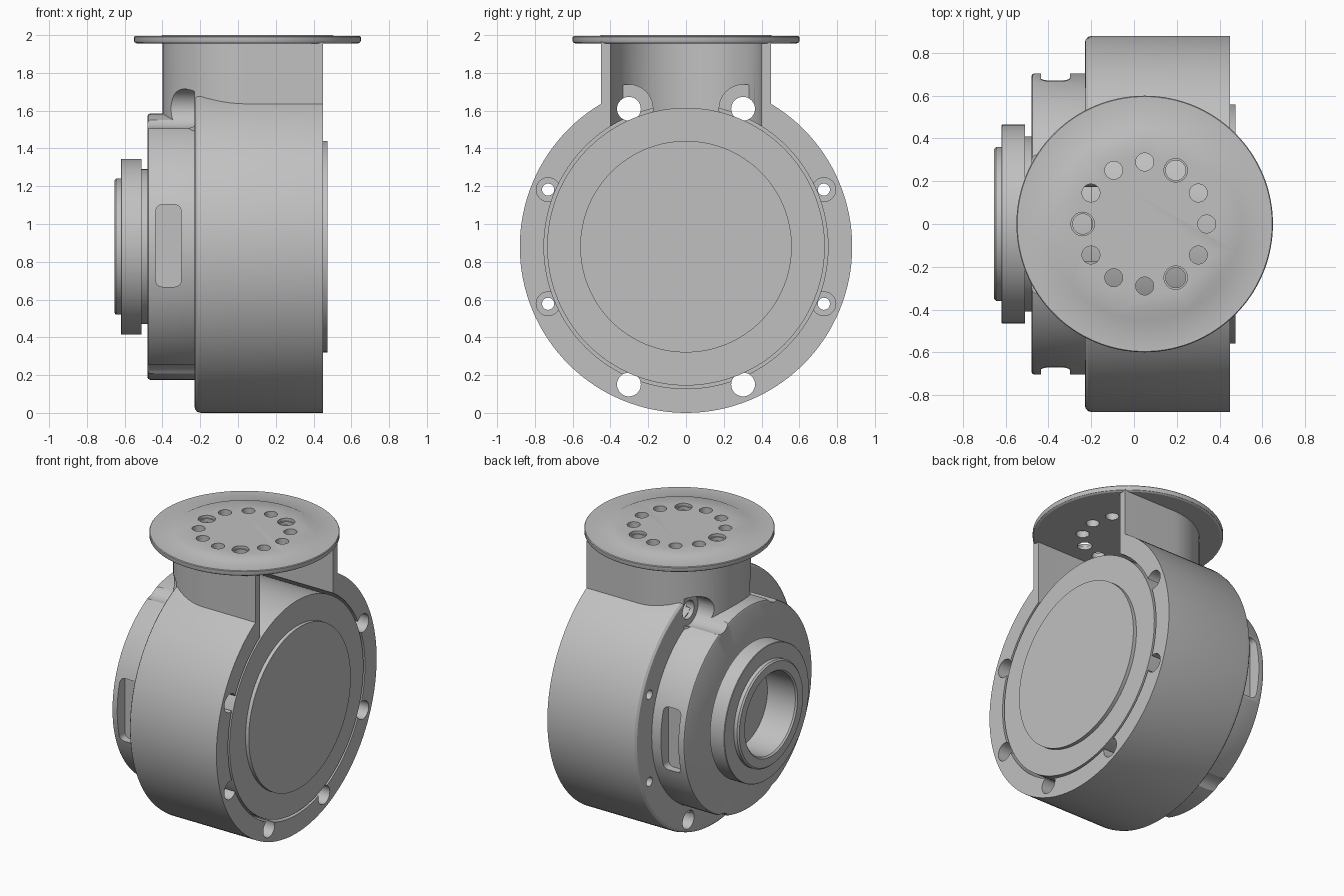
import bpy, bmesh
from math import sin, cos, pi, radians
from mathutils import Matrix

cube = bpy.data.objects.get("Cube")
if cube:
    bpy.data.objects.remove(cube, do_unlink=True)

AXIS_Z = 0.88      # height of the drum axis
NECK_X = 0.05      # centre of the neck and top plate
SEGS = 128

grey = bpy.data.materials.new("machined_grey")
grey.use_nodes = True
grey.diffuse_color = (0.53, 0.53, 0.53, 1)
grey.node_tree.nodes["Principled BSDF"].inputs["Base Color"].default_value = (0.53, 0.53, 0.53, 1)

ALONG_X = Matrix.Translation((0, 0, AXIS_Z)) @ Matrix.Rotation(pi / 2, 4, 'Y')


def finish(name, bm, matrix=None):
    if matrix:
        bm.transform(matrix)
    bmesh.ops.recalc_face_normals(bm, faces=bm.faces)
    mesh = bpy.data.meshes.new(name)
    bm.to_mesh(mesh)
    bm.free()
    mesh.materials.append(grey)
    obj = bpy.data.objects.new(name, mesh)
    bpy.context.collection.objects.link(obj)
    return obj


def lathe(name, profile, matrix, closed=False, segs=SEGS):
    """Turn (height, radius) points; ends are capped unless the profile is a loop."""
    bm = bmesh.new()
    rings = [[bm.verts.new((r * cos(2 * pi * i / segs), r * sin(2 * pi * i / segs), h))
              for i in range(segs)] for h, r in profile]
    pairs = list(zip(rings, rings[1:]))
    if closed:
        pairs.append((rings[-1], rings[0]))
    else:
        bm.faces.new(rings[0])
        bm.faces.new(rings[-1])
    for a, b in pairs:
        for i in range(segs):
            j = (i + 1) % segs
            bm.faces.new((a[i], a[j], b[j], b[i]))
    return finish(name, bm, matrix)


def rod(name, x0, x1, radius, y=0, z=0, segs=32):
    """Cylinder along x, placed relative to the drum axis."""
    return lathe(name, [(x0, radius), (x1, radius)],
                 Matrix.Translation((0, y, z)) @ ALONG_X, segs=segs)


def u_block(name, radius, x_end, z0, z1):
    """Block with a half-round side toward -x and a flat end at x_end."""
    bm = bmesh.new()
    pts = [(NECK_X + radius * cos(a), radius * sin(a))
           for a in (pi / 2 + pi * i / 48 for i in range(49))]
    pts += [(x_end, -radius), (x_end, radius)]
    face = bm.faces.new([bm.verts.new((x, y, z0)) for x, y in pts])
    top = bmesh.ops.extrude_face_region(bm, geom=[face])["geom"]
    bmesh.ops.translate(bm, vec=(0, 0, z1 - z0),
                        verts=[g for g in top if isinstance(g, bmesh.types.BMVert)])
    return finish(name, bm)


def boolean(target, tools, operation='DIFFERENCE', keep=False):
    bpy.context.view_layer.objects.active = target
    for tool in tools:
        mod = target.modifiers.new("cut", 'BOOLEAN')
        mod.operation, mod.solver, mod.object = operation, 'EXACT', tool
        bpy.ops.object.modifier_apply(modifier=mod.name)
    if not keep:
        for tool in tools:
            bpy.data.objects.remove(tool, do_unlink=True)


# Bolt circle: eight positions, the upper and lower four are the large ones
bolts = [(0.79 * cos(a), 0.79 * sin(a)) for a in (radians(22.5 + 45 * k) for k in range(8))]
large = [b for b in bolts if abs(b[1]) > 0.5]
small = [b for b in bolts if abs(b[1]) < 0.5]

# Outer housing with rounded rear edge, joined to the neck
housing = lathe("housing", [(-0.23, 0.845), (-0.227, 0.862), (-0.215, 0.875),
                            (-0.195, 0.88), (0.45, 0.88)], ALONG_X)
boolean(housing, [u_block("neck", 0.45, 0.45, 1.2, 1.965)], 'UNION')

# Neck hollow, leaving bosses round the upper bolts
hollow = u_block("neck_hollow", 0.40, 0.6, 1.2, 2.1)
boolean(hollow, [rod("boss", -0.6, -0.17, 0.13, y, z) for y, z in large if z > 0])
boolean(housing, [hollow, rod("drum_cavity", -0.2, 0.6, 0.752, segs=SEGS)])

# Bolt holes and pockets
boolean(housing, [rod("bolt_hole", -0.7, 0.7, 0.063, y, z) for y, z in large]
        + [rod("bolt_hole", -0.7, 0.7, 0.032, y, z) for y, z in small]
        + [rod("bolt_pocket", -0.1, 0.7, 0.063, y, z) for y, z in small])

# Rear step
step = lathe("rear_step", [(-0.48, 0.69), (-0.475, 0.70), (-0.465, 0.705), (-0.19, 0.705)], ALONG_X)
clearances = [rod("clearance", -0.7, -0.23, 0.105, y, z) for y, z in large]
boolean(housing, clearances, keep=True)
boolean(step, clearances + [rod("bore", -0.7, -0.43, 0.28, segs=SEGS)])

# Rounded slots on both sides of the step
for side in (-1, 1):
    bm = bmesh.new()
    bmesh.ops.create_cube(bm, size=1, matrix=Matrix.Translation((-0.368, side * 0.72, 0.885))
                          @ Matrix.Diagonal((0.135, 0.2, 0.435, 1)))
    edges = [e for e in bm.edges if abs(e.verts[0].co.y - e.verts[1].co.y) > 0.1]
    bmesh.ops.bevel(bm, geom=edges, offset=0.035, segments=5, profile=0.5, affect='EDGES')
    boolean(step, [finish("slot", bm)])

# Drum and its raised end cover
drum = lathe("drum", [(-0.2, 0.735), (0.45, 0.735), (0.45, 0.56),
                      (0.475, 0.56)], ALONG_X)

# Stepped hollow collar
collar = lathe("collar", [(-0.45, 0.41), (-0.51, 0.41), (-0.51, 0.465), (-0.617, 0.465),
                          (-0.62, 0.462), (-0.62, 0.36), (-0.645, 0.36), (-0.655, 0.35),
                          (-0.655, 0.29), (-0.645, 0.28), (-0.45, 0.28)], ALONG_X, closed=True)

# Top plate with a ring of holes, every third pair spaced by a large one
plate = lathe("top_plate", [(1.955, 0.585), (1.962, 0.597), (1.968, 0.60), (1.99, 0.60),
                            (1.995, 0.596), (1.995, 0.458), (2.0, 0.448)],
              Matrix.Translation((NECK_X, 0, 0)))
holes = []
for k in range(12):
    a = radians(30 * k)
    place = Matrix.Translation((NECK_X + 0.29 * cos(a), 0.29 * sin(a), 0))
    big = k % 4 == 2
    holes.append(lathe("plate_hole", [(1.9, 0.047 if big else 0.042), (2.1, 0.047 if big else 0.042)],
                       place, segs=24))
    if big:
        holes.append(lathe("counterbore", [(1.98, 0.055), (2.1, 0.055)], place, segs=24))
boolean(plate, holes)

# Smooth the round surfaces, keep machined edges crisp
for obj in (housing, step, drum, collar, plate):
    bpy.ops.object.select_all(action='DESELECT')
    obj.select_set(True)
    bpy.context.view_layer.objects.active = obj
    bpy.ops.object.shade_smooth_by_angle(angle=radians(30))
